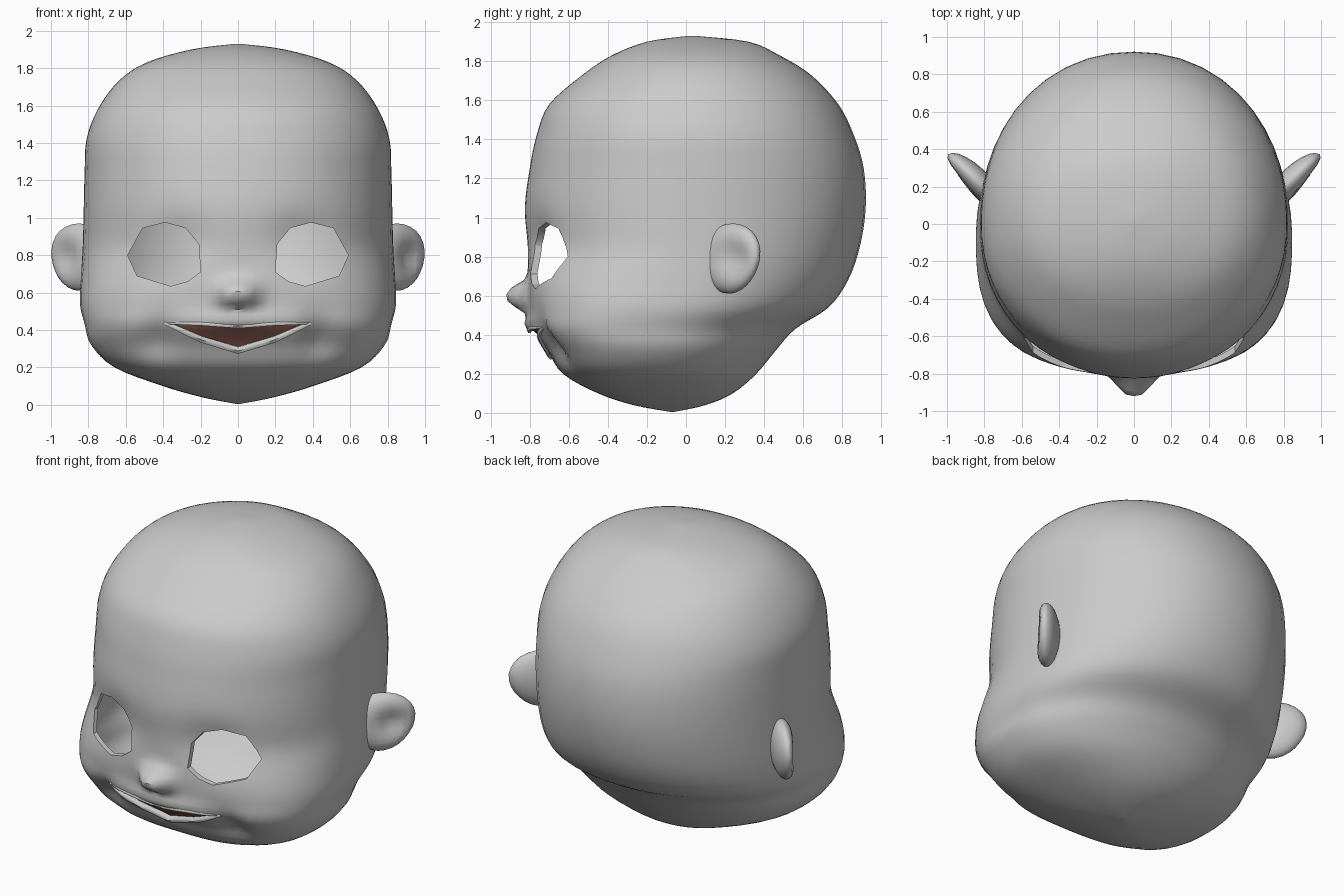
import bpy, bmesh, math
from mathutils import Vector, Matrix

if "Cube" in bpy.data.objects:
    bpy.data.objects.remove(bpy.data.objects["Cube"])


def material(name, rgb):
    m = bpy.data.materials.new(name)
    m.diffuse_color = (*rgb, 1)
    m.use_nodes = True
    m.node_tree.nodes["Principled BSDF"].inputs["Base Color"].default_value = m.diffuse_color
    return m


SKIN = material("grey skin", (0.6, 0.6, 0.6))
BROWN = material("dark brown mouth", (0.25, 0.10, 0.075))

# Skull profile: height, half width, front y, back y
ROWS = [(0.005, .01, -.08, -.06), (.04, .19, -.27, .10), (.10, .40, -.45, .24),
        (.20, .66, -.63, .36), (.32, .785, -.71, .46), (.43, .82, -.79, .56),
        (.54, .845, -.80, .73), (.68, .84, -.81, .83), (.85, .83, -.81, .89),
        (1.05, .825, -.825, .92), (1.25, .82, -.80, .91), (1.42, .81, -.765, .86),
        (1.58, .75, -.70, .78), (1.73, .64, -.53, .64), (1.83, .49, -.38, .48),
        (1.90, .25, -.20, .32), (1.93, .02, .01, .05)]


def smooth_rows(rows, steps):
    out = []
    for i in range(len(rows) - 1):
        p0, p1, p2, p3 = (Vector(rows[max(0, min(len(rows) - 1, i + k))]) for k in (-1, 0, 1, 2))
        for s in range(steps):
            t = s / steps
            out.append(0.5 * (2 * p1 + (p2 - p0) * t + (2 * p0 - 5 * p1 + 4 * p2 - p3) * t * t
                              + (3 * p1 - p0 - 3 * p2 + p3) * t ** 3))
    return out + [Vector(rows[-1])]


FINE = smooth_rows(ROWS, 4)


def squareness(z):
    t = max(0, min(1, (0.88 - z) / 0.35))
    return 2.1 + 0.6 * t * t * (3 - 2 * t)      # fuller cheeks low down


def centre(row):
    return (row[2] + row[3]) / 2 - 0.06 * row[1]


def bump(x, z):
    """Nose, eye sockets, cheek creases and brow as soft offsets in y."""
    def g(cx, cz, sx, sz):
        return math.exp(-((x - cx) / sx) ** 2 - ((z - cz) / sz) ** 2)
    ax = abs(x)
    nose = 0.115 * math.exp(-(ax / 0.105) ** 3 - (abs(z - 0.595) / 0.07) ** 3)
    return (-nose + 0.035 * g(math.copysign(.34, x), .88, .15, .14)
            + 0.05 * g(math.copysign(.43, x), .36, .08, .12)
            - 0.03 * g(0, .45, .2, .05))


def front(x, z):
    """Y of the face surface at x, z."""
    for lo, hi in zip(FINE, FINE[1:]):
        if lo[0] <= z <= hi[0]:
            row = lo.lerp(hi, (z - lo[0]) / (hi[0] - lo[0]))
            break
    n, c = squareness(z), centre(row)
    return c - (c - row[2]) * (1 - min(1, abs(x) / row[1]) ** n) ** (1 / n) + bump(x, z)


def finish(name, bm, mat, angle=50):
    bmesh.ops.recalc_face_normals(bm, faces=bm.faces)
    me = bpy.data.meshes.new(name)
    bm.to_mesh(me)
    bm.free()
    me.materials.append(mat)
    ob = bpy.data.objects.new(name, me)
    bpy.context.collection.objects.link(ob)
    smooth(ob, angle)
    return ob


def smooth(ob, angle=50):
    bpy.ops.object.select_all(action='DESELECT')
    ob.select_set(True)
    bpy.context.view_layer.objects.active = ob
    bpy.ops.object.shade_smooth_by_angle(angle=math.radians(angle))


# Head shell, with columns packed closer at the face
SEG = 64
bm = bmesh.new()
rings = []
for row in FINE:
    z, a, c = row[0], row[1], centre(row)
    ring = []
    for i in range(SEG):
        u = 2 * math.pi * i / SEG
        u -= 0.4 * math.sin(u)
        s, k = math.sin(u), -math.cos(u)
        n, b = (squareness(z), c - row[2]) if k < 0 else (2.1, row[3] - c)
        r = (abs(s / a) ** n + abs(k / b) ** n) ** (-1 / n)
        x, y = s * r, c + k * r
        if k < 0:
            y += bump(x, z) * min(1, -k * 3)
        ring.append(bm.verts.new((x, y, z)))
    rings.append(ring)
for lo, hi in zip(rings, rings[1:]):
    for i in range(SEG):
        j = (i + 1) % SEG
        bm.faces.new((lo[i], lo[j], hi[j], hi[i]))
bm.faces.new(rings[0])
bm.faces.new(rings[-1])
head = finish("head", bm, SKIN)

# Eye and mouth outlines
EYE = [(.20, .71), (.21, .86), (.28, .945), (.39, .975), (.51, .945), (.59, .80),
       (.54, .69), (.36, .635), (.27, .66)]
LOWER = [(-.385, .437), (-.2, .352), (0, .292), (.2, .352), (.385, .437)]
UPPER = [(-.385, .437), (-.2, .434), (0, .42), (.2, .434), (.385, .437)]
MOUTH = LOWER + UPPER[-2:0:-1]


def cut(outline):
    bm = bmesh.new()
    f = bm.faces.new([bm.verts.new((x, -1.2, z)) for x, z in outline])
    ext = bmesh.ops.extrude_face_region(bm, geom=[f])
    bmesh.ops.translate(bm, vec=(0, 1, 0),
                        verts=[v for v in ext['geom'] if isinstance(v, bmesh.types.BMVert)])
    cutter = finish("cutter", bm, SKIN)
    mod = head.modifiers.new("cut", 'BOOLEAN')
    mod.operation, mod.solver, mod.object = 'DIFFERENCE', 'EXACT', cutter
    bpy.context.view_layer.objects.active = head
    bpy.ops.object.modifier_apply(modifier=mod.name)
    bpy.data.objects.remove(cutter)


cut(EYE)
cut([(-x, z) for x, z in EYE])
cut(MOUTH)

# Open the pockets into a hollow shell and turn a thin rim inward
bm = bmesh.new()
bm.from_mesh(head.data)
inner = []
for f in bm.faces:
    p = f.calc_center_median()
    if abs(p.x) < .62 and .25 < p.z < 1 and p.y < 0 and p.y > front(p.x, p.z) + .07:
        inner.append(f)
bmesh.ops.delete(bm, geom=inner, context='FACES')
rim = bmesh.ops.extrude_edge_only(bm, edges=[e for e in bm.edges if e.is_boundary])
bmesh.ops.translate(bm, vec=(0, .035, 0),
                    verts=[v for v in rim['geom'] if isinstance(v, bmesh.types.BMVert)])
bm.to_mesh(head.data)
bm.free()
smooth(head, 45)


def along(path, x):
    for (x0, z0), (x1, z1) in zip(path, path[1:]):
        if x0 <= x <= x1:
            return z0 + (z1 - z0) * (x - x0) / (x1 - x0)
    return path[-1][1]


# Curved mouth lining behind the lips
bm = bmesh.new()
cols = []
for i in range(17):
    x = -.384 + .768 * i / 16
    lo, hi = along(LOWER, x) - .012, along(UPPER, x) + .006
    cols.append([bm.verts.new((x, front(x, z) + .025, z))
                 for z in (lo + (hi - lo) * k / 4 for k in range(5))])
for a, b in zip(cols, cols[1:]):
    for k in range(4):
        bm.faces.new((a[k], b[k], b[k + 1], a[k + 1]))
finish("mouth_lining", bm, BROWN)


# Lips swept along the mouth outline
def lip(name, path, radius):
    cu = bpy.data.curves.new(name, 'CURVE')
    cu.dimensions, cu.bevel_depth, cu.bevel_resolution, cu.use_fill_caps = '3D', radius, 1, True
    sp = cu.splines.new('POLY')
    sp.points.add(16)
    for i, p in enumerate(sp.points):
        x = -.39 + .78 * i / 16
        z = along(path, max(-.385, min(.385, x)))
        p.co = (x, front(x, z) + .004, z, 1)
        p.radius = 1 - .5 * abs(x / .39) ** 3
    ob = bpy.data.objects.new(name, cu)
    bpy.context.collection.objects.link(ob)
    cu.materials.append(SKIN)
    bpy.ops.object.select_all(action='DESELECT')
    ob.select_set(True)
    bpy.context.view_layer.objects.active = ob
    bpy.ops.object.convert(target='MESH')
    smooth(bpy.context.object, 60)


lip("lower_lip", LOWER, .02)
lip("upper_lip", UPPER, .012)

# Ears: flattened bulbs angled outward, dished on the front
for side, name in ((1, "right_ear"), (-1, "left_ear")):
    bm = bmesh.new()
    bmesh.ops.create_uvsphere(bm, u_segments=20, v_segments=14, radius=1)
    for v in bm.verts:
        x, y, z = v.co
        dish = .06 * math.exp(-((x - .3) ** 2 + z * z) / .22) if y < 0 else 0
        v.co = (x * .2 * (1 + .12 * z), y * .075 + dish, z * .18)
    bm.transform(Matrix.Translation((.85, .23, .79)) @ Matrix.Rotation(math.radians(44), 4, 'Z'))
    for v in bm.verts:
        v.co.y += .05 * (v.co.z - .79)
        v.co.x *= side
    finish(name, bm, SKIN, 60)
